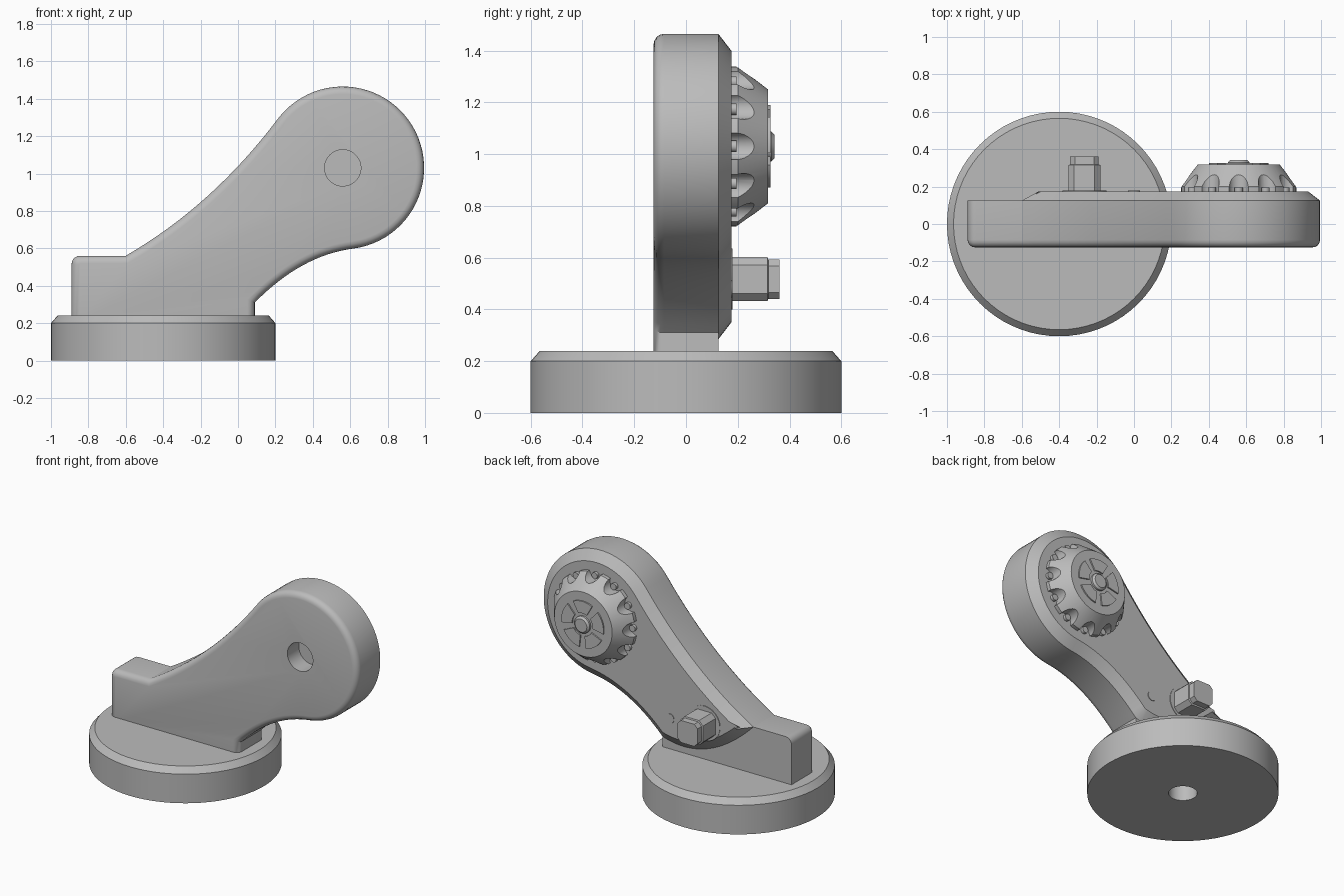
import bpy, bmesh
from math import sin, cos, pi, radians
from mathutils import Vector

if "Cube" in bpy.data.objects:
    bpy.data.objects.remove(bpy.data.objects["Cube"])

grey = bpy.data.materials.new("plain_grey")
grey.use_nodes = True
colour = (0.5, 0.5, 0.5, 1)
grey.diffuse_color = colour
grey.node_tree.nodes["Principled BSDF"].inputs["Base Color"].default_value = colour

HEAD = Vector((0.56, 1.03))
PEG = Vector((-0.265, 0.517))


def arc(centre, r, a0, a1, n):
    """Points on an arc, angles in degrees, both ends included."""
    steps = [radians(a0 + (a1 - a0) * i / n) for i in range(n + 1)]
    return [Vector((centre[0] + r * cos(a), centre[1] + r * sin(a))) for a in steps]


def circle(centre, r, n=48):
    return arc(centre, r, 0, 360, n)[:-1]


def bend(a, ctrl, b, n=16):
    """Quadratic curve from a to b, without its last point."""
    a, c, b = Vector(a), Vector(ctrl), Vector(b)
    return [a * (1 - t) ** 2 + c * 2 * t * (1 - t) + b * t * t
            for t in (i / n for i in range(n))]


def inset(points, d):
    """Mitred inward offset of a counter-clockwise outline."""
    out = []
    for i, p in enumerate(points):
        e0 = (p - points[i - 1]).normalized()
        e1 = (points[(i + 1) % len(points)] - p).normalized()
        n0, n1 = Vector((-e0.y, e0.x)), Vector((-e1.y, e1.x))
        out.append(p + (n0 + n1) * d / (1 + n0.dot(n1)))
    return out


def loft(name, rings, axis="y"):
    """Skin a stack of (outline, height) rings along an axis and cap both ends."""
    bm = bmesh.new()
    rows = [[bm.verts.new((p.x, h, p.y) if axis == "y" else (p.x, p.y, h))
             for p in outline] for outline, h in rings]
    n = len(rows[0])
    for lo, hi in zip(rows, rows[1:]):
        for i in range(n):
            j = (i + 1) % n
            bm.faces.new((lo[i], lo[j], hi[j], hi[i]))
    bm.faces.new(rows[0])
    bm.faces.new(rows[-1])
    bmesh.ops.recalc_face_normals(bm, faces=bm.faces)
    mesh = bpy.data.meshes.new(name)
    bm.to_mesh(mesh)
    bm.free()
    mesh.materials.append(grey)
    ob = bpy.data.objects.new(name, mesh)
    bpy.context.collection.objects.link(ob)
    return ob


def turned(name, centre, profile, axis="y", n=48):
    return loft(name, [(circle(centre, r, n), h) for r, h in profile], axis)


def activate(ob):
    bpy.ops.object.select_all(action="DESELECT")
    ob.select_set(True)
    bpy.context.view_layer.objects.active = ob


def cut(ob, cutter):
    cutter.hide_render = True
    mod = ob.modifiers.new("cut", "BOOLEAN")
    mod.operation = "DIFFERENCE"
    mod.solver = "EXACT"
    mod.object = cutter
    activate(ob)
    bpy.ops.object.modifier_apply(modifier=mod.name)
    bpy.data.objects.remove(cutter)


# Round base with a chamfered rim and a blind hole underneath
parts = [turned("base", (-0.4, 0),
                [(0.09, 0.13), (0.09, 0), (0.6, 0), (0.6, 0.2), (0.565, 0.24)], "z", 72)]

# Shared lever outline: under-curve, round head, upper curve
heel, tip = Vector((0.09, 0.31)), Vector((-0.6, 0.56))
head = arc(HEAD, 0.435, -82, 143, 48)
lever = bend(heel, (0.34, 0.565), head[0]) + head[:-1] + bend(head[-1], (-0.136, 0.829), tip)

# Arm with its foot, front edge rounded
outline = [Vector((-0.89, 0.17)), Vector((0.09, 0.17))] + lever + [tip]
outline += arc((-0.845, 0.515), 0.045, 90, 180, 5)
R = 0.04
steps = [i * pi / 8 for i in range(5)]
rings = [(inset(outline, R * (1 - sin(a))), -0.125 + R * (1 - cos(a))) for a in steps]
arm = loft("arm", rings + [(outline, 0.125)])
cut(arm, turned("hole_cutter", HEAD, [(0.097, -0.3), (0.097, 0)]))
parts.append(arm)

# Raised, chamfered back of the arm
raised = lever + bend(tip, (-0.25, 0.2), heel)
parts.append(loft("arm_back", [(raised, 0.125), (inset(raised, 0.065), 0.175)]))

# Fluted knob
knob = turned("knob", HEAD, [(0.31, 0.165), (0.31, 0.2), (0.22, 0.317)], n=72)
for k in range(12):
    a = k * pi / 6
    spoke = Vector((cos(a), sin(a)))
    cut(knob, turned("flute_cutter", HEAD + spoke * 0.313, [(0.052, 0.1), (0.052, 0.4)], n=24))
    parts.append(turned("knob_stud", HEAD + spoke * 0.287, [(0.022, 0.17), (0.022, 0.195)], n=16))
parts.append(knob)
parts.append(turned("knob_button", HEAD, [(0.058, 0.31), (0.058, 0.33), (0.045, 0.342)], n=32))

# Raised sectors on the knob face
for k in range(5):
    a = 90 + k * 72
    wedge = arc(HEAD, 0.16, a - 27, a + 27, 8) + arc(HEAD, 0.078, a + 24, a - 24, 8)
    parts.append(loft("knob_sector", [(wedge, 0.31), (wedge, 0.326)]))

# Square peg with cut corners and a slimmer tip
half, flat = 0.085, 0.055
corners = [(flat, -half), (half, -flat), (half, flat), (flat, half),
           (-flat, half), (-half, flat), (-half, -flat), (-flat, -half)]
square = [PEG + Vector(c) for c in corners]
small = inset(square, 0.009)
parts.append(loft("peg", [(square, 0.17), (square, 0.315), (small, 0.318), (small, 0.362)]))

# Thin collar around the peg and a small round mark beside it
parts.append(turned("peg_collar", PEG, [(0.118, 0.172), (0.118, 0.179)]))
parts.append(turned("round_mark", (0, 0.478), [(0.033, 0.172), (0.033, 0.179)], n=24))

for ob in parts:
    activate(ob)
    bpy.ops.object.shade_smooth_by_angle(angle=radians(28))
